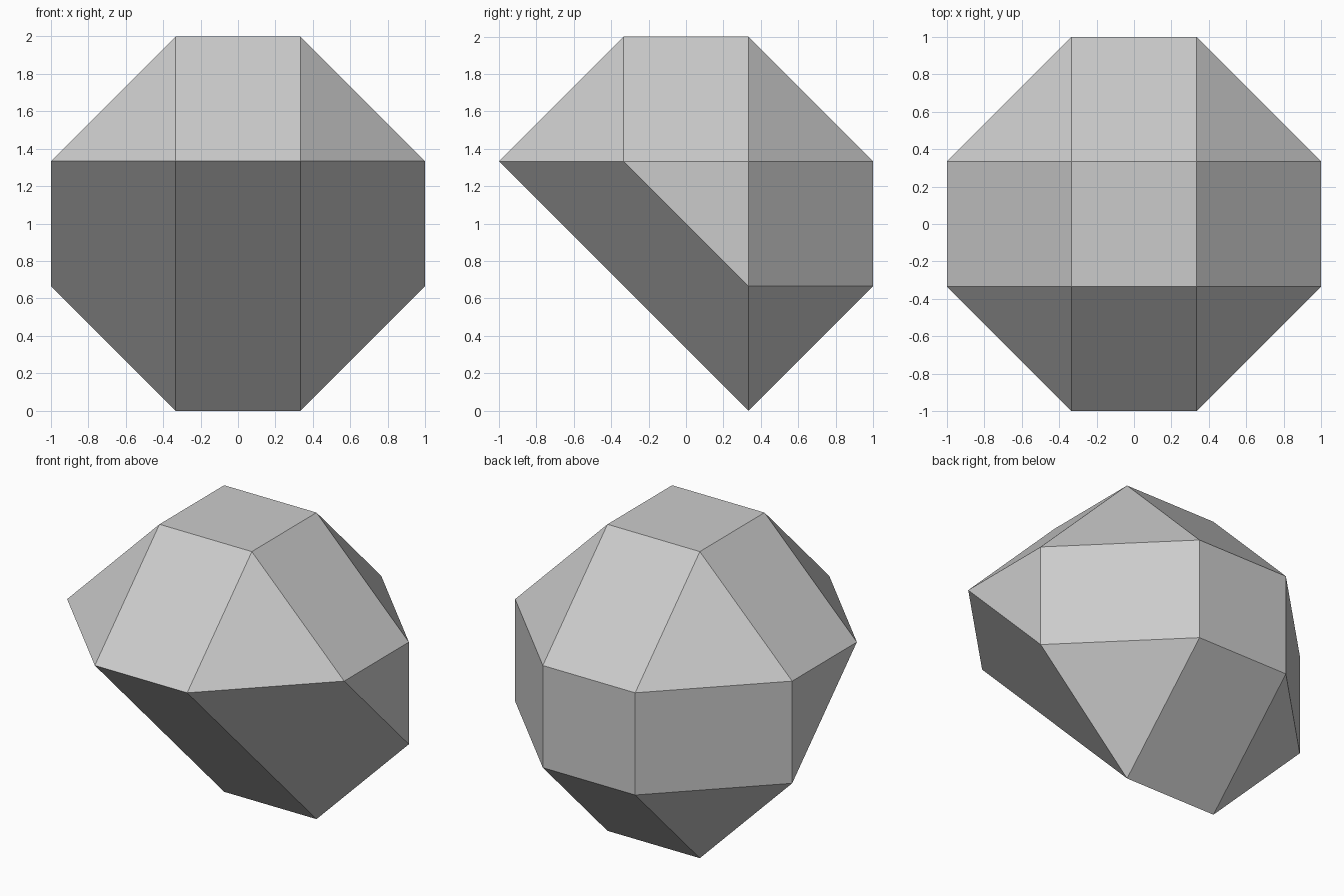
import bpy
import bmesh
import math
from itertools import product
from mathutils import Vector

cube = bpy.data.objects.get("Cube")
if cube:
    bpy.data.objects.remove(cube, do_unlink=True)

# Single plain grey material
grey = bpy.data.materials.new("plain grey")
grey.use_nodes = True
colour = (0.6, 0.6, 0.6, 1)
grey.diffuse_color = colour
grey.node_tree.nodes["Principled BSDF"].inputs["Base Color"].default_value = colour

# Corners of a 26-sided solid: one coordinate far out, the other two near
UNIT = 1 / 3
corners = []
for axis in range(3):
    for signs in product((-1, 1), repeat=3):
        corner = Vector(signs)
        corner[axis] *= 3
        corners.append(corner)


# The lower front is sliced away by one sloping plane and two side planes
def is_kept(p):
    return p.y + p.z >= -2 and abs(p.x) - p.y - p.z <= 3


bm = bmesh.new()
for p in filter(is_kept, corners):
    bm.verts.new(p * UNIT + Vector((0, 0, 1)))
bmesh.ops.convex_hull(bm, input=bm.verts[:])

# Merge coplanar triangles into whole flat facets
bmesh.ops.dissolve_limit(bm, angle_limit=math.radians(1),
                         verts=bm.verts[:], edges=bm.edges[:])
bmesh.ops.recalc_face_normals(bm, faces=bm.faces[:])

mesh = bpy.data.meshes.new("faceted_solid")
bm.to_mesh(mesh)
bm.free()
mesh.materials.append(grey)
solid = bpy.data.objects.new("faceted_solid", mesh)
bpy.context.collection.objects.link(solid)
